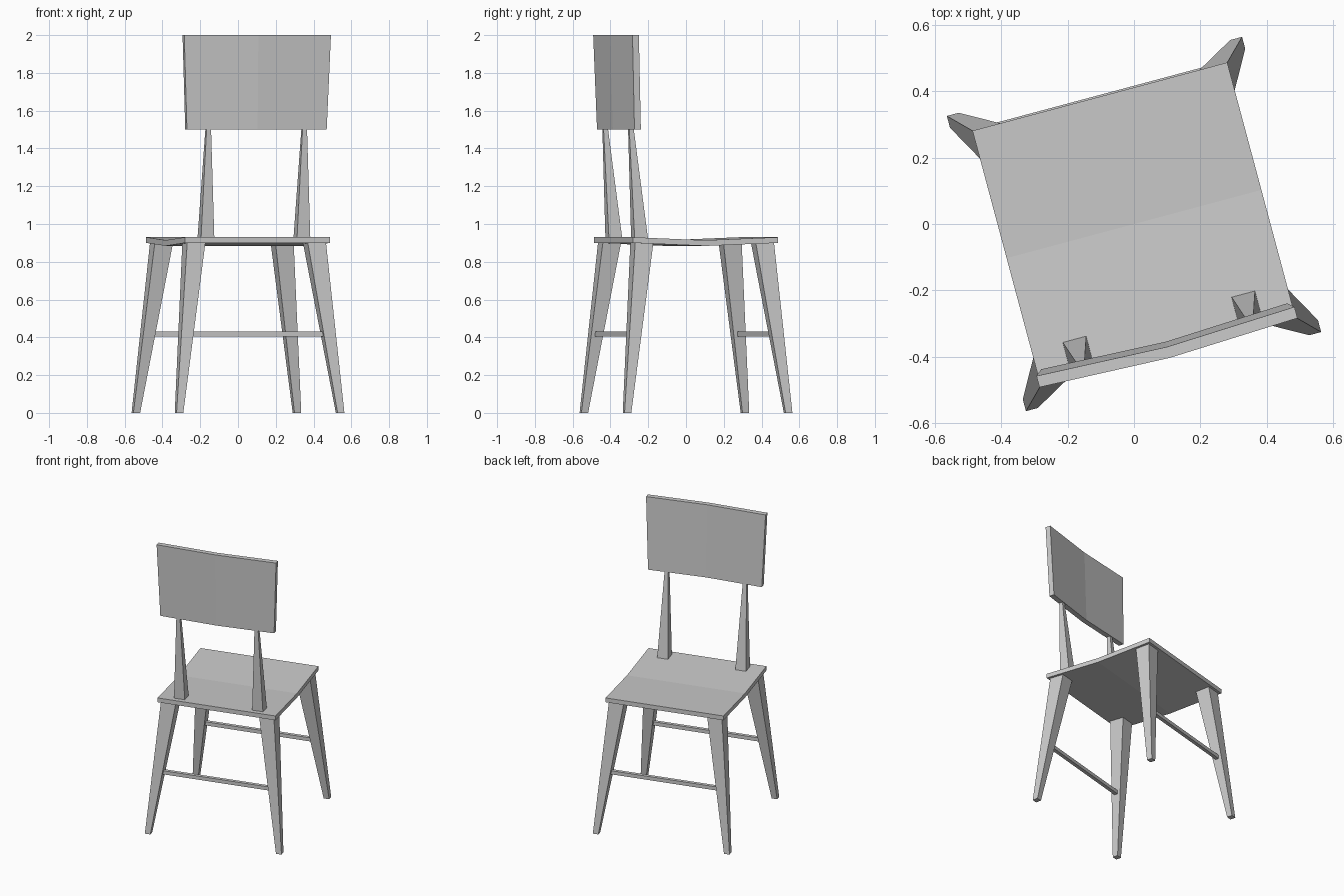
import bpy, bmesh
from math import radians
from mathutils import Matrix

cube = bpy.data.objects.get("Cube")
if cube:
    bpy.data.objects.remove(cube)

TURN = Matrix.Rotation(radians(15), 4, 'Z')  # the chair stands turned on the floor

grey = bpy.data.materials.new("light_grey")
grey.use_nodes = True
grey.diffuse_color = (0.6, 0.6, 0.6, 1)
grey.node_tree.nodes["Principled BSDF"].inputs["Base Color"].default_value = (0.6, 0.6, 0.6, 1)


def loft(name, rings):
    """Join equal-sized point rings into a closed solid."""
    bm = bmesh.new()
    loops = [[bm.verts.new(p) for p in ring] for ring in rings]
    n = len(loops[0])
    bm.faces.new(loops[0])
    bm.faces.new(loops[-1])
    for a, b in zip(loops, loops[1:]):
        for i in range(n):
            j = (i + 1) % n
            bm.faces.new((a[i], a[j], b[j], b[i]))
    bmesh.ops.recalc_face_normals(bm, faces=bm.faces)
    bm.transform(TURN)
    mesh = bpy.data.meshes.new(name)
    bm.to_mesh(mesh)
    bm.free()
    mesh.materials.append(grey)
    obj = bpy.data.objects.new(name, mesh)
    bpy.context.collection.objects.link(obj)
    return obj


def rect(x0, x1, y0, y1, z):
    return [(x0, y0, z), (x1, y0, z), (x1, y1, z), (x0, y1, z)]


# Seat: square slab with a shallow fold across the middle
profile = [(-0.397, 0.93), (0, 0.914), (0.397, 0.93),
           (0.397, 0.90), (0, 0.884), (-0.397, 0.90)]
loft("seat", [[(x, y, z) for y, z in profile] for x in (-0.397, 0.397)])

# Legs: splayed and tapering towards the foot
for sy, end in ((-1, "front"), (1, "rear")):
    for sx, side in ((1, "left"), (-1, "right")):
        loft(f"{end}_{side}_leg",
             [rect(sx * a, sx * (a - w), sy * a, sy * (a - w), z)
              for a, w, z in ((0.46, 0.037, 0), (0.38, 0.10, 0.905))])
    # Stretcher between the pair of legs
    loft(f"{end}_stretcher",
         [rect(-0.38, 0.38, sy * 0.39 - 0.012, sy * 0.39 + 0.012, z)
          for z in (0.405, 0.43)])

# Back posts: tapering upwards and leaning outwards
for sx, side in ((1, "left"), (-1, "right")):
    loft(f"{side}_back_post",
         [rect(sx * (0.263 - h), sx * (0.263 + h), y - h, y + h, z)
          for h, y, z in ((0.037, -0.324, 0.91), (0.012, -0.373, 1.51))])

# Backrest: bowed panel, wider and further out at the top
loft("backrest",
     [[(-w, y, z), (0, y - 0.016, z), (w, y, z),
       (w, y + 0.035, z), (0, y + 0.018, z), (-w, y + 0.035, z)]
      for w, y, z in ((0.383, -0.385, 1.50), (0.402, -0.401, 2.0))])
